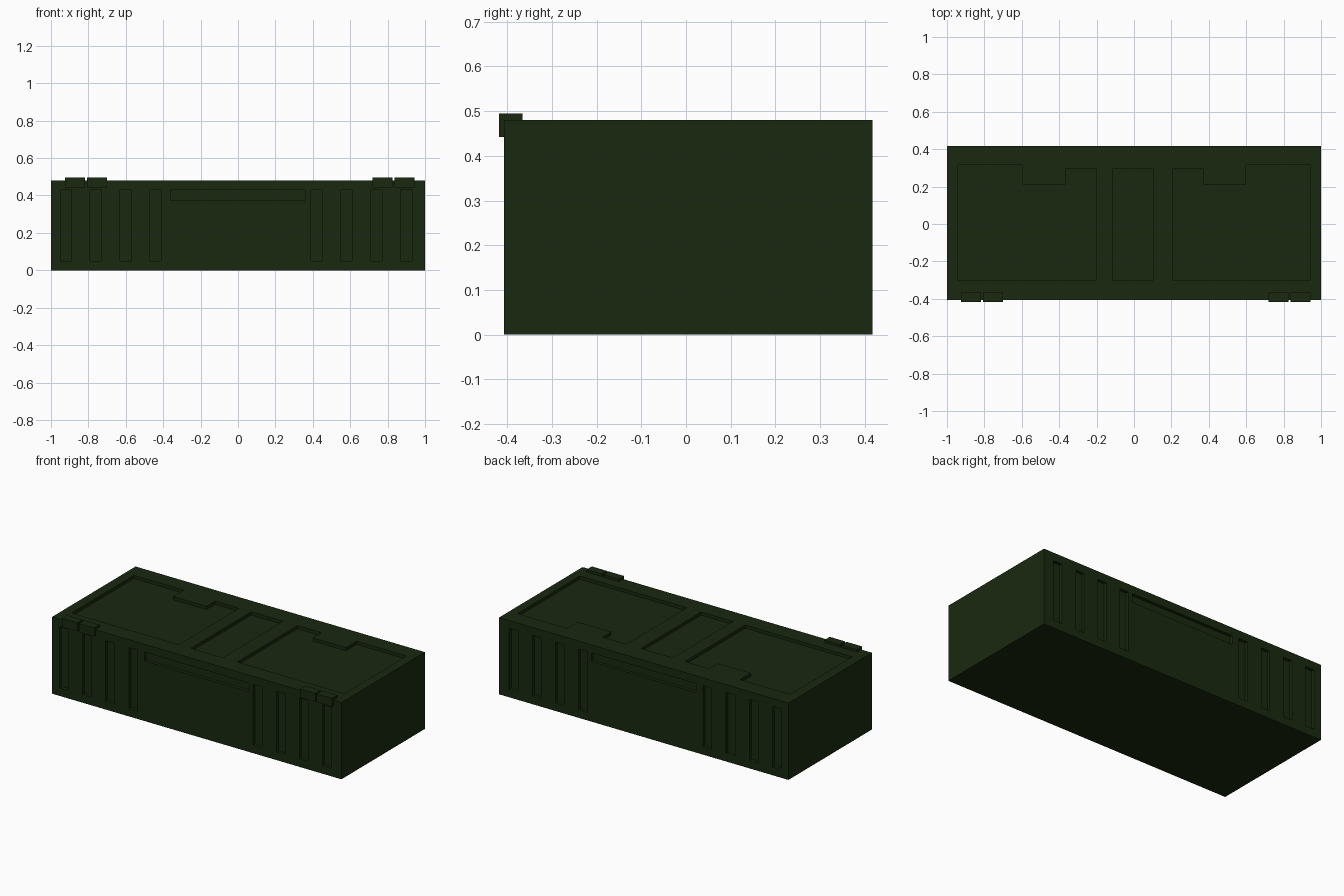
import bpy, bmesh

if "Cube" in bpy.data.objects:
    bpy.data.objects.remove(bpy.data.objects["Cube"])

FRONT, BACK, TOP = -0.407, 0.417, 0.48
DEPTH = 0.02

mat = bpy.data.materials.new("dark_green")
mat.diffuse_color = (0.010, 0.022, 0.005, 1)
mat.use_nodes = True
mat.node_tree.nodes["Principled BSDF"].inputs["Base Color"].default_value = mat.diffuse_color


def make_object(name, bm):
    bmesh.ops.recalc_face_normals(bm, faces=bm.faces[:])
    mesh = bpy.data.meshes.new(name)
    bm.to_mesh(mesh)
    bm.free()
    mesh.materials.append(mat)
    obj = bpy.data.objects.new(name, mesh)
    bpy.context.collection.objects.link(obj)
    return obj


def prism(bm, pts, z0, z1):
    """Extrude an outline in xy from z0 up to z1."""
    face = bm.faces.new([bm.verts.new((x, y, z0)) for x, y in pts])
    ext = bmesh.ops.extrude_face_region(bm, geom=[face])["geom"]
    verts = [v for v in ext if isinstance(v, bmesh.types.BMVert)]
    bmesh.ops.translate(bm, verts=verts, vec=(0, 0, z1 - z0))


def box(bm, x0, x1, y0, y1, z0, z1):
    prism(bm, [(x0, y0), (x1, y0), (x1, y1), (x0, y1)], z0, z1)


# Crate body
bm = bmesh.new()
box(bm, -1, 1, FRONT, BACK, 0, TOP)
body = make_object("crate_body", bm)

# Recesses: upright grooves and a handle slot on front and back
cut = bmesh.new()
for y0, y1 in ((FRONT - 0.1, FRONT + DEPTH), (BACK - DEPTH, BACK + 0.1)):
    for start in (-0.95, 0.39):
        for i in range(4):
            x = start + 0.16 * i
            box(cut, x, x + 0.06, y0, y1, 0.05, 0.43)
    box(cut, -0.36, 0.36, y0, y1, 0.375, 0.43)

# Recessed lid panels: stepped one on each side, plain one in the middle
panel = [(-0.94, -0.30), (-0.20, -0.30), (-0.20, 0.295), (-0.365, 0.295),
         (-0.365, 0.21), (-0.595, 0.21), (-0.595, 0.315), (-0.94, 0.315)]
prism(cut, panel, TOP - DEPTH, TOP + 0.1)
prism(cut, [(0.005 - x, y) for x, y in panel], TOP - DEPTH, TOP + 0.1)
box(cut, -0.115, 0.105, -0.30, 0.295, TOP - DEPTH, TOP + 0.1)
cutter = make_object("recess_cutter", cut)
cutter.hide_render = True

mod = body.modifiers.new("recesses", 'BOOLEAN')
mod.operation = 'DIFFERENCE'
mod.solver = 'EXACT'
mod.object = cutter
bpy.context.view_layer.objects.active = body
bpy.ops.object.modifier_apply(modifier=mod.name)
bpy.data.objects.remove(cutter)

# Paired corner latches wrapping the front top edge
for side, start in (("left", -0.925), ("right", 0.72)):
    bm = bmesh.new()
    for x in (start, start + 0.117):
        box(bm, x, x + 0.107, -0.418, -0.366, 0.442, 0.495)
    make_object(side + "_latch", bm)
